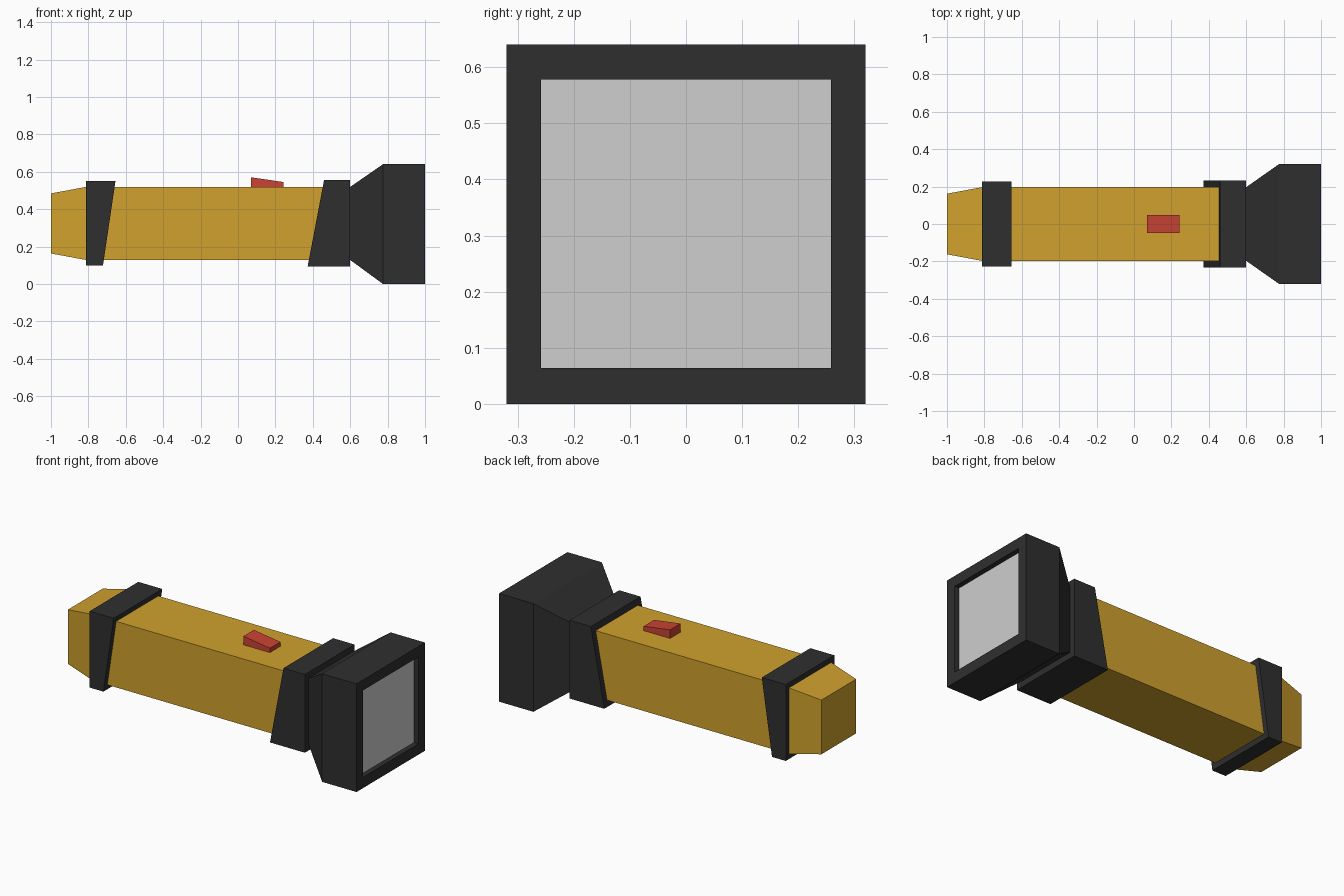
import bpy, bmesh

if "Cube" in bpy.data.objects:
    bpy.data.objects.remove(bpy.data.objects["Cube"])


def material(name, color):
    m = bpy.data.materials.new(name)
    m.diffuse_color = (*color, 1)
    m.use_nodes = True
    m.node_tree.nodes["Principled BSDF"].inputs["Base Color"].default_value = m.diffuse_color
    return m


yellow = material("yellow", (0.63, 0.355, 0.027))
black = material("black", (0.028, 0.028, 0.028))
red = material("red", (0.59, 0.056, 0.034))
glass = material("lens grey", (0.62, 0.62, 0.62))


def loft(name, sections, *mats):
    """Skin rectangles given as (x_bottom, x_top, half_width, z_bottom, z_top)."""
    bm = bmesh.new()
    rings = [[bm.verts.new(p) for p in ((xb, -w, z0), (xb, w, z0), (xt, w, z1), (xt, -w, z1))]
             for xb, xt, w, z0, z1 in sections]
    for a, b in zip(rings, rings[1:]):
        for i in range(4):
            j = (i + 1) % 4
            bm.faces.new((a[i], a[j], b[j], b[i]))
    bm.faces.new(rings[0][::-1])
    end = bm.faces.new(rings[-1])
    end.material_index = len(mats) - 1
    bmesh.ops.recalc_face_normals(bm, faces=bm.faces)
    me = bpy.data.meshes.new(name)
    bm.to_mesh(me)
    bm.free()
    for m in mats:
        me.materials.append(m)
    ob = bpy.data.objects.new(name, me)
    bpy.context.collection.objects.link(ob)
    return ob


# Handle with tapered tail
loft("handle", [(-1, -1, 0.162, 0.163, 0.484),
                (-0.812, -0.812, 0.197, 0.128, 0.519),
                (0.6, 0.6, 0.197, 0.128, 0.519)], yellow)

# Slanted bands around the handle
loft("tail_band", [(-0.812, -0.812, 0.227, 0.098, 0.55),
                   (-0.722, -0.655, 0.227, 0.098, 0.55)], black)
loft("collar", [(0.372, 0.46, 0.232, 0.092, 0.555),
                (0.6, 0.6, 0.232, 0.092, 0.555)], black)

# Flared head, rim and recessed lens (last face takes the lens colour)
loft("head", [(0.59, 0.59, 0.195, 0.126, 0.515),
              (0.6, 0.6, 0.197, 0.128, 0.519),
              (0.775, 0.775, 0.32, 0, 0.64),
              (1, 1, 0.32, 0, 0.64),
              (1, 1, 0.258, 0.064, 0.578),
              (0.97, 0.97, 0.258, 0.064, 0.578)], black, glass)

# Wedge-shaped switch: low at the front, high at the back
switch = loft("switch", [(0.07, 0.07, 0.049, 0.51, 0.57),
                         (0.243, 0.243, 0.049, 0.51, 0.545)], red)
